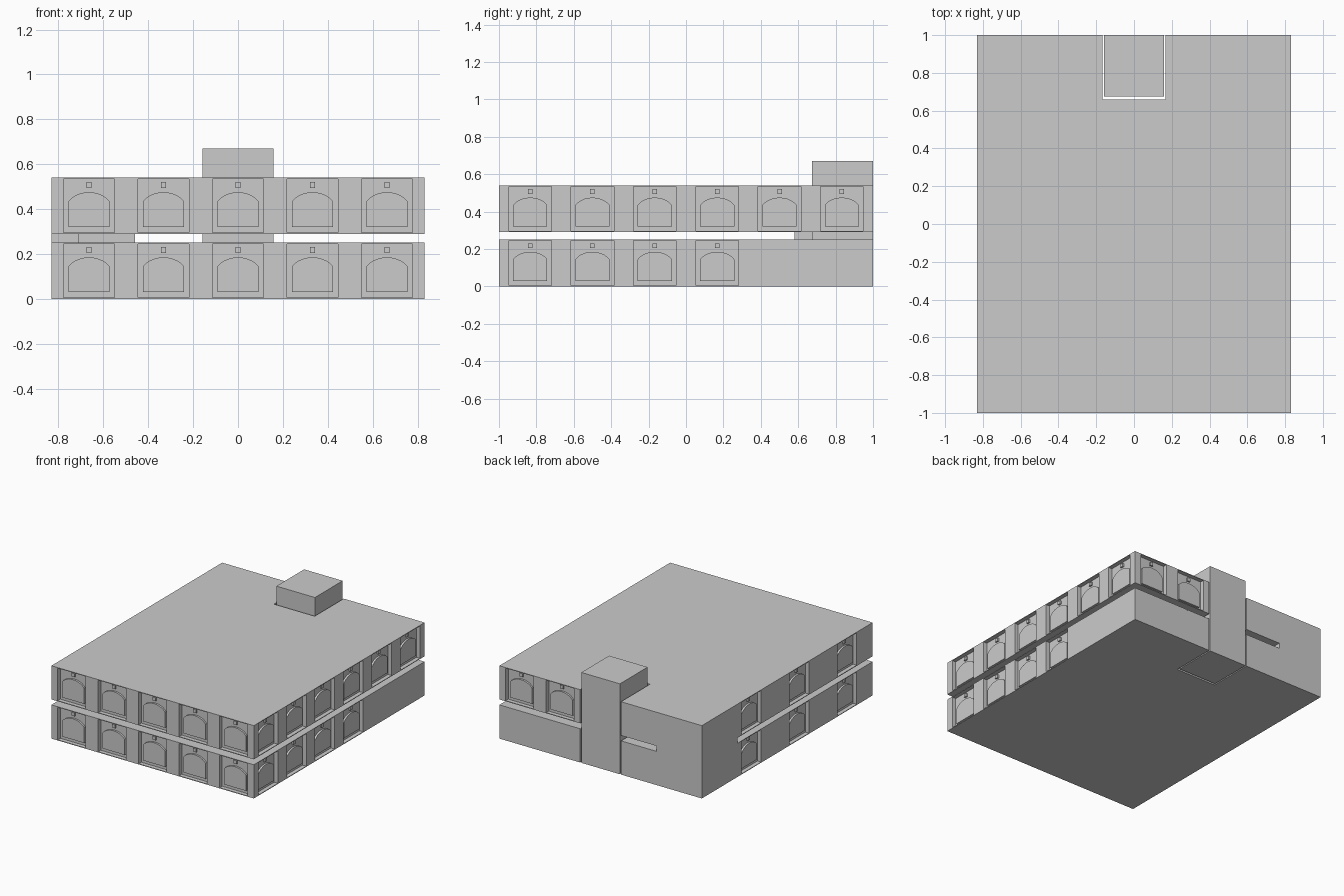
import bpy, bmesh, math
from mathutils import Matrix, Vector

if "Cube" in bpy.data.objects:
    bpy.data.objects.remove(bpy.data.objects["Cube"])

HX, HY = 0.83, 1.0
BAY, DEPTH = 0.228, 0.03
STOREY_H, PLATE = 0.25, 0.005


def extrude_mesh(name, points, z0, z1, matrix=None):
    """Prism from a closed 2D outline."""
    bm = bmesh.new()
    face = bm.faces.new([bm.verts.new((x, y, z0)) for x, y in points])
    res = bmesh.ops.extrude_face_region(bm, geom=[face])
    verts = [v for v in res["geom"] if isinstance(v, bmesh.types.BMVert)]
    bmesh.ops.translate(bm, verts=verts, vec=(0, 0, z1 - z0))
    bmesh.ops.recalc_face_normals(bm, faces=bm.faces)
    if matrix:
        bm.transform(matrix)
    mesh = bpy.data.meshes.new(name)
    bm.to_mesh(mesh)
    bm.free()
    obj = bpy.data.objects.new(name, mesh)
    bpy.context.collection.objects.link(obj)
    return obj


def box(name, x0, x1, y0, y1, z0, z1, matrix=None):
    return extrude_mesh(name, [(x0, y0), (x1, y0), (x1, y1), (x0, y1)], z0, z1, matrix)


# Wall frames: origin at the wall centre, direction along the wall (counterclockwise), half length
WALLS = {
    "front": (Vector((0, -HY)), Vector((1, 0)), HX),
    "right": (Vector((HX, 0)), Vector((0, 1)), HY),
    "back": (Vector((0, HY)), Vector((-1, 0)), HX),
    "left": (Vector((-HX, 0)), Vector((0, -1)), HY),
}


def outline(bays):
    """Storey footprint with notches for the window bays and the stair tower."""
    pts = []
    for side, (origin, along, half) in WALLS.items():
        inward = Vector((-along.y, along.x))
        notches = [(c, BAY, DEPTH) for c in bays.get(side, [])]
        if side == "back":
            notches.append((0, 0.334, 0.34))
        pts.append(origin - along * half)
        for c, w, d in sorted(notches):
            a, b = origin + along * (c - w / 2), origin + along * (c + w / 2)
            pts += [a, a + inward * d, b + inward * d, b]
    return [(p.x, p.y) for p in pts]


# Arched window profile (x along the wall, y up)
R_W, R_H = 0.091, 0.155
arch = [(-R_W, 0), (R_W, 0)]
for i in range(11):
    t = math.radians(90 - 62 + i * 12.4)
    rad = R_W / math.sin(math.radians(62))
    arch.append((rad * math.cos(t), R_H - 0.04 + 0.04 * (math.sin(t) - math.sin(math.radians(28))) /
                 (1 - math.sin(math.radians(28)))))


def window(side, c, z):
    origin, along, _ = WALLS[side]
    inward = Vector((-along.y, along.x))
    p = origin + along * c + inward * DEPTH
    m = Matrix(((along.x, 0, -inward.x, p.x), (along.y, 0, -inward.y, p.y),
                (0, 1, 0, z), (0, 0, 0, 1)))
    lift = Matrix.Translation((0, 0.03, 0))
    extrude_mesh(side + "_window", arch, -0.002, 0.014, m @ lift)
    box(side + "_bay_lamp", -0.012, 0.012, 0.205, 0.23, -0.002, 0.012, m)


def storey(name, z, bays):
    body, plan = outline(bays), outline({})
    extrude_mesh(name + "_walls", body, z + PLATE, z + STOREY_H - PLATE)
    extrude_mesh(name + "_floor_plate", plan, z, z + PLATE)
    extrude_mesh(name + "_roof_plate", plan, z + STOREY_H - PLATE, z + STOREY_H)
    for side, centres in bays.items():
        for c in centres:
            window(side, c, z)


front = [-0.664, -0.332, 0, 0.332, 0.664]
right = [-0.833, -0.5, -0.167, 0.167, 0.5, 0.833]
left = [-0.42, 0.14, 0.70]

# Two storeys separated by an open gap
storey("lower_storey", 0, {"front": front, "right": right[:4], "left": left})
storey("upper_storey", 0.29, {"front": front, "right": right, "left": left,
                              "back": [-0.664, -0.332]})

# Rear corner links that fill the gap
box("corner_link_side", -HX, -0.71, 0.58, HY, STOREY_H, 0.29)
box("corner_link_back", -0.71, -0.46, 0.88, HY, STOREY_H, 0.29)

# Stair tower through both storeys
box("stair_tower", -0.158, 0.158, 0.675, HY, 0, 0.67)
